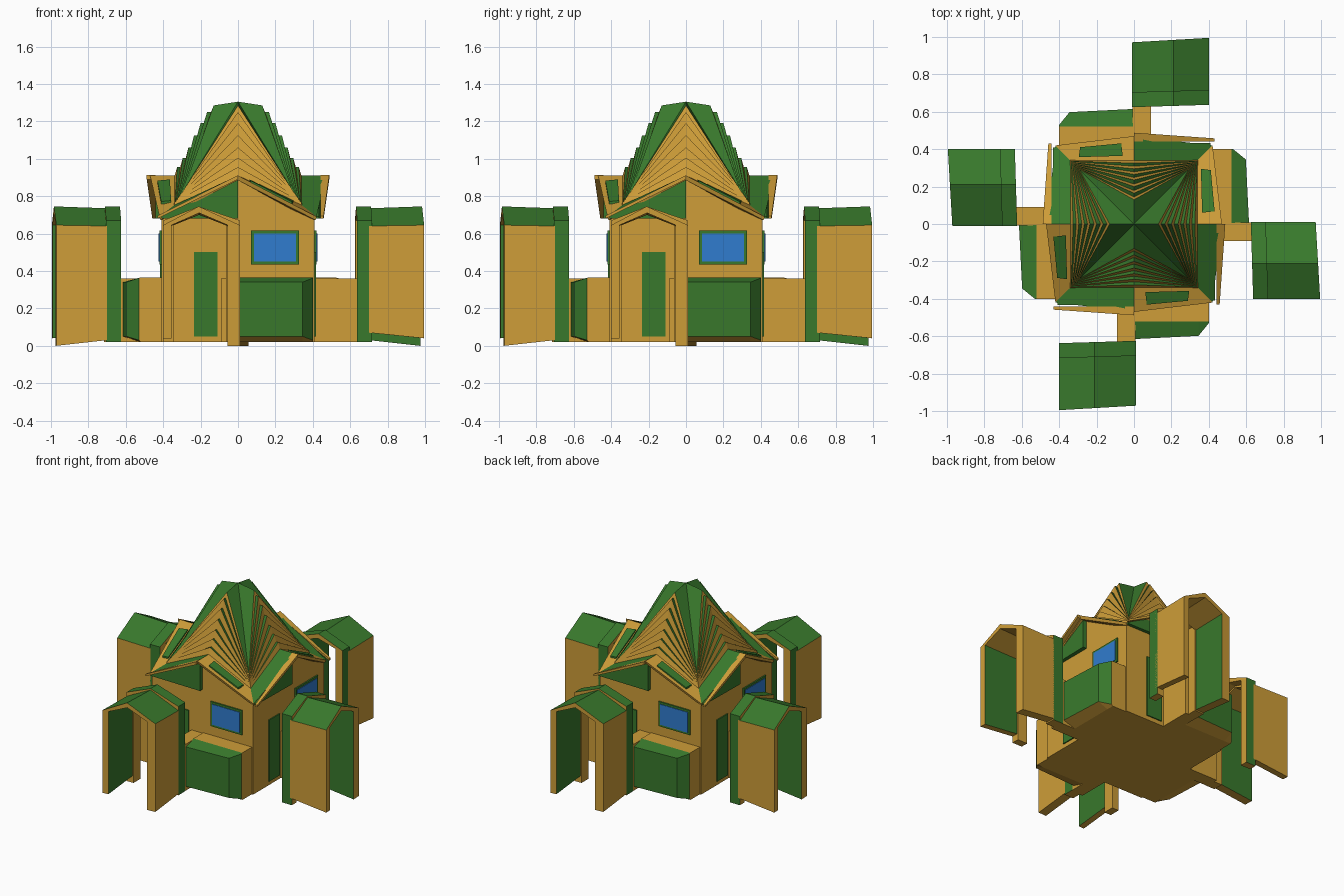
import bpy, bmesh, math
from mathutils import Vector

if "Cube" in bpy.data.objects:
    bpy.data.objects.remove(bpy.data.objects["Cube"])

def mat(name, rgb):
    m = bpy.data.materials.new(name)
    m.diffuse_color = (*rgb, 1)
    m.use_nodes = True
    m.node_tree.nodes["Principled BSDF"].inputs["Base Color"].default_value = m.diffuse_color
    return m

MATS = [mat("ochre", (0.62, 0.34, 0.04)), mat("green", (0.04, 0.19, 0.025)),
        mat("blue", (0.03, 0.2, 0.62))]
OCHRE, GREEN, BLUE = 0, 1, 2

def loft(name, rings, color, cap=OCHRE, copies=4):
    """Skin a list of equal rings; color(band, edge) picks the material; repeat round z."""
    bm = bmesh.new()
    vs = [[bm.verts.new(p) for p in r] for r in rings]
    n = len(rings[0])
    for i in range(len(rings) - 1):
        for j in range(n):
            k = (j + 1) % n
            f = bm.faces.new((vs[i][j], vs[i][k], vs[i + 1][k], vs[i + 1][j]))
            f.material_index = color(i, j)
    if cap is not None:
        for r in (vs[0], vs[-1]):
            bm.faces.new(r).material_index = cap
    bmesh.ops.remove_doubles(bm, verts=bm.verts, dist=1e-5)
    bmesh.ops.recalc_face_normals(bm, faces=bm.faces)
    me = bpy.data.meshes.new(name)
    bm.to_mesh(me)
    bm.free()
    for m in MATS:
        me.materials.append(m)
    for c in range(copies):
        ob = bpy.data.objects.new(f"{name}_{c + 1}", me)
        ob.rotation_euler.z = c * math.pi / 2
        bpy.context.collection.objects.link(ob)

def section(prof, y, skew=0):
    """Place an (x, z) profile at depth y, turned slightly by skew."""
    return [(x, y + skew * x, z) for x, z in prof]

def prism(name, prof, y0, y1, col, skew=0, copies=4):
    loft(name, [section(prof, y0), section(prof, y1, skew)], lambda i, j: col, col, copies)

def box(name, x0, x1, y0, y1, z0, z1, col, copies=4):
    prism(name, [(x0, z0), (x1, z0), (x1, z1), (x0, z1)], y0, y1, col, copies=copies)

# Body, floor to eaves, with a gable through each axis
box("body", -.41, .41, -.41, .41, .02, .69, OCHRE, copies=1)
prism("gable_wall", [(-.41, .68), (.41, .68), (0, .9)], 0, -.41, OCHRE)
prism("green_gable", [(-.41, .68), (0, .68), (0, .9), (-.41, .69)], -.40, -.44, GREEN, -.02)
prism("gable_rim", [(0, .912), (-.43, .695), (-.43, .68), (0, .89)], -.44, -.488, OCHRE, -.07)

# Window and door on each side
box("window_frame", .07, .325, -.40, -.42, .435, .615, GREEN)
box("window_glass", .085, .31, -.40, -.424, .45, .6, BLUE)
box("door", -.235, -.11, -.40, -.418, .05, .5, GREEN)

# Stepped star roof: ridges on the axes, valleys on the diagonals
def star(m, zm, c, zc):
    pts = []
    for k in range(4):
        a = k * math.pi / 2
        s, t = math.sin(a), math.cos(a)
        pts.append((m * s, -m * t, zm))
        pts.append((c * (s + t), c * (s - t), zc))
    return pts

steps = [(.13, 1.285), (.165, 1.25), (.2, 1.19), (.235, 1.125), (.265, 1.06),
         (.295, 1.005), (.325, .955)]
rings = [star(0, 1.305, 0, 1.305)]
for i, (m, z) in enumerate(steps):
    f = i / 6
    nz = steps[i + 1][1] if i < 6 else .91
    c, zc = .292 + .045 * f, .83 - .06 * f
    rings.append(star(m, z, c, zc))
    rings.append(star(m + .014, nz, c + .004, zc - .018))
rings.append(star(.47, .91, .42, .69))
rings.append(star(.46, .885, .415, .672))
rings.append(star(.39, .885, .39, .672))

def roof_color(band, edge):
    if band == 0:
        return GREEN
    if band == len(steps) * 2:
        return GREEN if edge % 2 else OCHRE
    return GREEN if band < 13 and band % 2 == 0 else OCHRE

loft("stepped_roof", rings, roof_color, cap=None, copies=1)

# Green inset panel on the window half of each lower roof
a, b, c, d = [Vector(p) for p in ((0, -.34, .91), (0, -.47, .91), (.42, -.42, .69), (.34, -.34, .752))]
def on_slope(u, v, h):
    p = a.lerp(b, v).lerp(d.lerp(c, v), u)
    return (p.x, p.y, p.z + h)
uv = [(.17, .2), (.83, .2), (.72, .75), (.17, .75)]
loft("roof_panel", [[on_slope(u, v, h) for u, v in uv] for h in (-.01, .008)],
     lambda i, j: GREEN, GREEN)

# Low bay under the window with a chamfered end
def bay(x, y, zb, zt):
    return [(x, -.40, .02), (x, -.52, .02), (x, y, zb), (x, y, zt), (x, -.522, .365), (x, -.40, .365)]
loft("bay", [bay(.005, -.615, .05, .34), bay(.345, -.598, .05, .34), bay(.4, -.53, .03, .362)],
     lambda i, j: GREEN if j in (2, 3) else OCHRE)

# Link wall between body and porch
box("link_wall", -.09, .008, -.40, -.64, .02, .36, OCHRE)

# Open gabled porch and its collar
def porch(zl, zr, eave, peak, t):
    return [(-.4, zl), (-.4, eave), (-.21, peak), (.01, eave), (.01, zr),
            (-.055 + t, zr), (-.055 + t, eave), (-.208, peak - .035), (-.355 - t, eave), (-.355 - t, zl)]
loft("porch", [section(porch(.07, .03, .64, .735, 0), -.70),
               section(porch(.04, 0, .645, .745, 0), -.972, .058)],
     lambda i, j: GREEN if j in (1, 2, 5, 8) else OCHRE)
loft("porch_collar", [section(porch(.02, .02, .67, .745, -.01), -.625, .03),
                      section(porch(.02, .02, .67, .745, -.01), -.705, .03)],
     lambda i, j: GREEN if j in (0, 1, 2, 3) else OCHRE)
